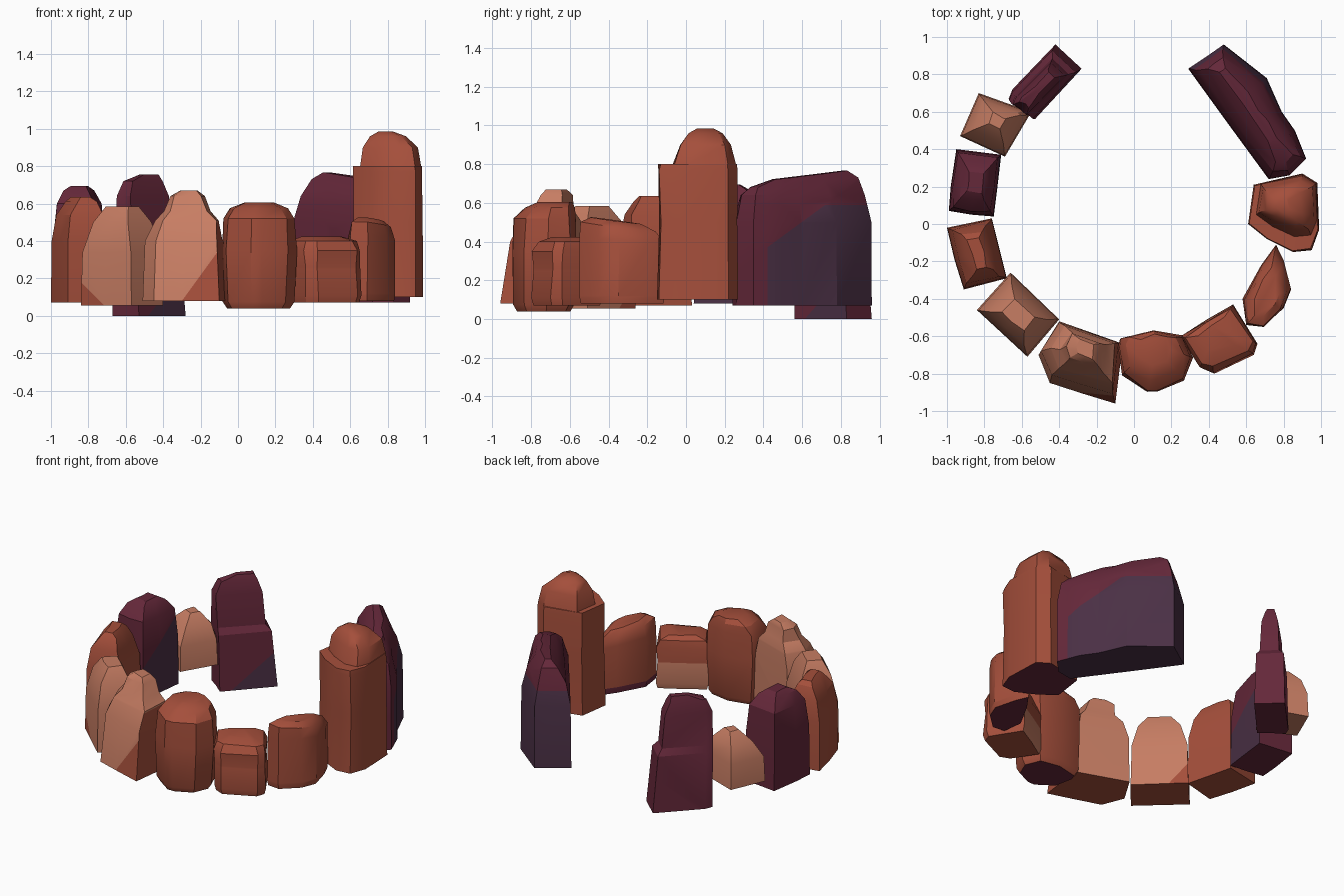
import bpy, bmesh, math, random
from mathutils import Vector

if "Cube" in bpy.data.objects:
    bpy.data.objects.remove(bpy.data.objects["Cube"])

random.seed(4)


def material(name, rgb):
    m = bpy.data.materials.new(name)
    m.diffuse_color = (*rgb, 1)
    m.use_nodes = True
    m.node_tree.nodes["Principled BSDF"].inputs["Base Color"].default_value = m.diffuse_color
    return m


MATS = [material("brick red rock", (0.375, 0.078, 0.044)),
        material("salmon rock", (0.57, 0.205, 0.125)),
        material("maroon rock", (0.13, 0.021, 0.042)),
        material("dark purple rock", (0.07, 0.03, 0.06))]
RED, SALMON, MAROON, PURPLE = range(4)


def rock(name, mat, angle, outline, layers, paints=(), base=None, jitter=0.007, smooth=26):
    """Stack scaled copies of a footprint; u runs along the rock, v across it.
    layer = (z, scale_u, scale_v, shift_u, shift_v, tilt_u)
    paint = (colour, [(point, normal) cuts], facing direction, threshold)"""
    a = math.radians(angle)
    u = Vector((math.cos(a), math.sin(a)))
    v = Vector((-u.y, u.x))
    pts = [(Vector(p).dot(u), Vector(p).dot(v)) for p in outline]
    cu = (min(p[0] for p in pts) + max(p[0] for p in pts)) / 2
    cv = (min(p[1] for p in pts) + max(p[1] for p in pts)) / 2
    bm = bmesh.new()
    rings = []
    for i, layer in enumerate(layers):
        z, su, sv, du, dv, tilt = tuple(layer) + (0,) * (6 - len(layer))
        ring = []
        for pu, pv in pts:
            j = jitter if i > 1 else 0
            lu = (pu - cu) * su + du + random.uniform(-j, j)
            lv = (pv - cv) * sv + dv + random.uniform(-j, j)
            p = u * (cu + lu) + v * (cv + lv)
            ring.append(bm.verts.new((p.x, p.y, z + tilt * lu)))
        rings.append(ring)
    n = len(pts)
    for lo, hi in zip(rings, rings[1:]):
        for k in range(n):
            bm.faces.new((lo[k], lo[(k + 1) % n], hi[(k + 1) % n], hi[k]))
    bm.faces.new(rings[0])
    bm.faces.new(rings[-1])
    bmesh.ops.recalc_face_normals(bm, faces=bm.faces)
    for f in bm.faces:
        f.material_index = mat
    # cut the painted patches and colour the faces inside them
    for colour, cuts, facing, limit in paints:
        for co, no in cuts:
            bmesh.ops.bisect_plane(bm, geom=bm.verts[:] + bm.edges[:] + bm.faces[:],
                                   plane_co=co, plane_no=no, dist=1e-5)
        bm.normal_update()
        for f in bm.faces:
            c = f.calc_center_median()
            inside = all((c - Vector(co)).dot(Vector(no)) < 0 for co, no in cuts)
            if inside and f.normal.dot(Vector(facing).normalized()) > limit:
                f.material_index = colour
    if base is not None:
        for f in bm.faces:
            if f.normal.z < -0.9:
                f.material_index = base
    me = bpy.data.meshes.new(name)
    bm.to_mesh(me)
    bm.free()
    for m in MATS:
        me.materials.append(m)
    ob = bpy.data.objects.new(name, me)
    bpy.context.collection.objects.link(ob)
    bpy.ops.object.select_all(action='DESELECT')
    ob.select_set(True)
    bpy.context.view_layer.objects.active = ob
    bpy.ops.object.shade_smooth_by_angle(angle=math.radians(smooth))
    return ob


# Left arm of the ring, from the back to the front
rock("back_left_slab", MAROON, 45,
     [(-.42, .96), (-.65, .72), (-.67, .67), (-.60, .62), (-.53, .56), (-.28, .83)],
     [(0, 1, 1), (.38, .92, .9, -.02), (.42, .84, .65, -.04), (.64, .78, .5, -.05),
      (.72, .62, .32, -.045), (.755, .32, .2, .0)],
     [(PURPLE, [((-.4, .8, .16), (-.6, -.6, 1))], (.7, -.7, 0), .4)])
rock("small_left_boulder", SALMON, 70,
     [(-.83, .70), (-.93, .47), (-.69, .36), (-.56, .58), (-.58, .61)],
     [(.17, 1, 1), (.34, .96, .96), (.44, .66, .68, .02), (.51, .22, .25, .03)])
rock("left_dark_block", MAROON, 97,
     [(-.95, .40), (-.98, .2), (-.99, .07), (-.87, .05), (-.75, .04), (-.73, .2), (-.71, .37)],
     [(.08, 1, 1), (.42, .97, .98), (.6, .87, .88), (.67, .55, .55), (.695, .3, .3)],
     [(PURPLE, [((-.75, .2, .42), (0, -.8, 1))], (1, -.1, 0), .5)])
rock("left_red_block", RED, 107,
     [(-1.0, -.02), (-.96, -.19), (-.91, -.35), (-.68, -.29), (-.72, -.13), (-.76, .03)],
     [(.07, 1, 1), (.4, .97, .98), (.54, .86, .76, 0, .01), (.61, .65, .45), (.635, .5, .25)])
rock("front_left_block", SALMON, -43,
     [(-.66, -.26), (-.84, -.46), (-.71, -.58), (-.57, -.71), (-.40, -.51)],
     [(.055, 1, 1), (.34, .96, .97), (.5, .72, .7), (.585, .43, .36)],
     [(RED, [((-.76, -.5, .1), (1, 0, 1))], (-.7, -.7, 0), .3),
      (RED, [((-.6, -.32, .1), (1, -1, 1.2))], (.7, .7, 0), .3)], base=RED)
rock("front_peaked_boulder", SALMON, -15,
     [(-.40, -.52), (-.51, -.70), (-.45, -.85), (-.28, -.905), (-.10, -.96), (-.06, -.64)],
     [(.08, 1, 1), (.40, .93, .85, -.01, .02), (.51, .78, .67, 0, .04),
      (.56, .55, .5, 0, .05), (.64, .42, .36, -.01, .06), (.67, .2, .25, 0, .07)],
     [(RED, [((-.22, -.9, .19), (-.22, 0, .16))], (0, -1, 0), .4),
      (RED, [((-.2, -.8, .5), (0, 0, 1))], (1, 0, 0), .75)], base=RED)

# Front and right arm of the ring
rock("front_round_block", RED, 0,
     [(-.07, -.61), (-.09, -.66), (-.06, -.81), (.07, -.9), (.13, -.9), (.26, -.84),
      (.31, -.72), (.26, -.6), (.1, -.57)],
     [(.04, .84, .84), (.075, .96, .96), (.35, 1, 1), (.52, .97, .94, 0, .005),
      (.575, .78, .76, 0, .03), (.605, .42, .5, 0, .06)], base=MAROON, smooth=32)
rock("front_right_block", RED, 30,
     [(.53, -.43), (.39, -.51), (.25, -.6), (.36, -.77), (.43, -.8), (.64, -.7), (.66, -.64)],
     [(.07, .94, .92), (.11, 1, 1), (.26, .96, .93), (.35, 1, .97), (.40, .87, .82, 0, .01),
      (.425, .55, .5, 0, .03)],
     [(SALMON, [((.4, -.5, .25), (0, 0, 1))], (-.5, .87, 0), .6)], smooth=32)
rock("right_teardrop_block", RED, 72,
     [(.76, -.11), (.68, -.22), (.58, -.4), (.60, -.54), (.69, -.55), (.8, -.45), (.84, -.35),
      (.80, -.2)],
     [(.08, .97, .95), (.11, 1, 1), (.41, .99, .97, 0, 0, -.08),
      (.475, .88, .82, -.015, 0, -.13), (.505, .6, .5, -.03, 0, -.13)],
     [(MAROON, [((.6, -.4, .12), (0, 0, 1))], (-.85, .5, 0), .6)], base=MAROON, smooth=36)
rock("right_tall_pillar", RED, 0,
     [(.64, .21), (.61, 0), (.71, -.08), (.85, -.15), (.95, -.14), (.99, -.03), (.98, .22),
      (.9, .27)],
     [(.1, 1, 1), (.5, .97, .96, .003, .003), (.77, .98, .98), (.8, .97, .96),
      (.802, .85, .77, .017, .035), (.9, .78, .63, .015, .04), (.96, .5, .42, .0, .04),
      (.985, .2, .2, -.01, .04)],
     base=MAROON, jitter=.003, smooth=36)
# The wall carries a dark patch with an upright, a slanted and a level border
rock("back_right_wall", MAROON, 127,
     [(.48, .96), (.38, .89), (.29, .83), (.50, .54), (.72, .24), (.83, .26), (.92, .35),
      (.86, .5), (.79, .6), (.71, .78)],
     [(.07, 1, 1), (.5, 1, .97), (.64, .93, .75), (.705, .85, .45, 0, 0, .08),
      (.74, .6, .2, .04, 0, .1)],
     [(PURPLE, [((.8, .42, .1), (0, -1, 0)), ((.8, .42, .37), (0, -.22, .30)),
                ((.6, .8, .59), (0, 0, 1))], (.6, .8, 0), .25)], base=PURPLE)
